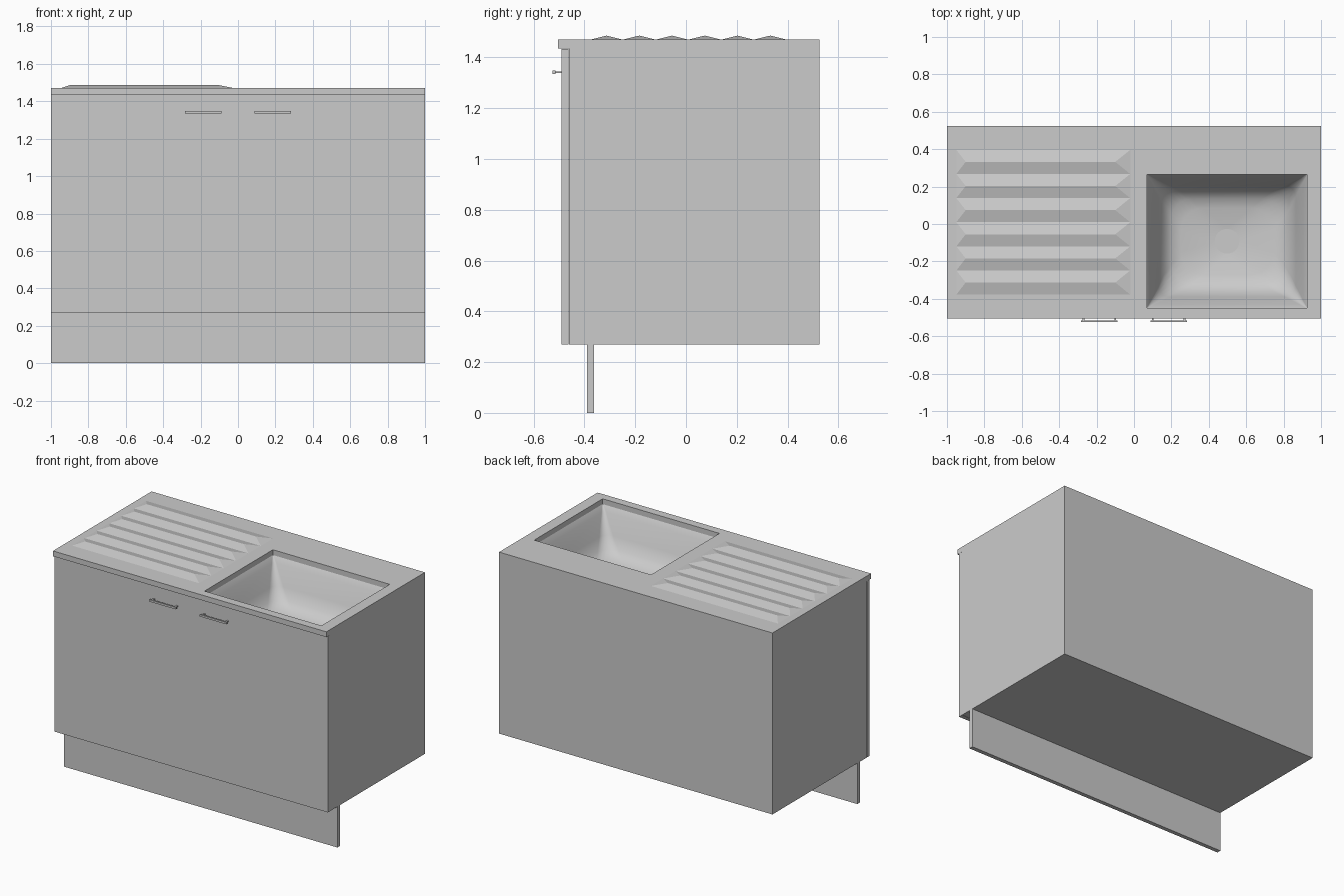
import bpy, bmesh
from math import pi, cos, sin, radians

if "Cube" in bpy.data.objects:
    bpy.data.objects.remove(bpy.data.objects["Cube"])


def finish(name, bm, smooth=False):
    bmesh.ops.recalc_face_normals(bm, faces=bm.faces)
    me = bpy.data.meshes.new(name)
    bm.to_mesh(me)
    bm.free()
    ob = bpy.data.objects.new(name, me)
    bpy.context.collection.objects.link(ob)
    if smooth:
        bpy.ops.object.select_all(action='DESELECT')
        ob.select_set(True)
        bpy.context.view_layer.objects.active = ob
        bpy.ops.object.shade_smooth_by_angle(angle=radians(50))
    return ob


def add_box(bm, x, y, z):
    vs = bmesh.ops.create_cube(bm, size=1)['verts']
    for v in vs:
        for i, (a, b) in enumerate((x, y, z)):
            v.co[i] = (a + b) / 2 + v.co[i] * (b - a)
    return vs


def box(name, x, y, z):
    bm = bmesh.new()
    add_box(bm, x, y, z)
    return finish(name, bm)


TOP, UNDER, BASE = 1.47, 1.435, 0.27
BX, BY = (0.07, 0.925), (-0.45, 0.265)   # bowl opening

# plinth and doors
box("plinth", (-1, 1), (-0.39, -0.362), (0, BASE))
box("left_door", (-1, 0), (-0.49, -0.463), (BASE, UNDER - 0.001))
box("right_door", (0, 1), (-0.49, -0.463), (BASE, UNDER - 0.001))

# cabinet body, open at the top so the bowl can hang inside
bm = bmesh.new()
add_box(bm, (-1, 1), (-0.46, 0.525), (BASE, UNDER))
bm.faces.ensure_lookup_table()
bm.normal_update()
bmesh.ops.delete(bm, geom=[f for f in bm.faces if f.normal.z > 0.9], context='FACES')
finish("cabinet_body", bm)

# worktop slab with a rectangular opening
bm = bmesh.new()
xs, ys = (-1, *BX, 1), (-0.505, *BY, 0.525)
grid = [[bm.verts.new((x, y, UNDER)) for y in ys] for x in xs]
for i in range(3):
    for j in range(3):
        if (i, j) != (1, 1):
            bm.faces.new((grid[i][j], grid[i + 1][j], grid[i + 1][j + 1], grid[i][j + 1]))
ext = bmesh.ops.extrude_face_region(bm, geom=bm.faces[:], use_keep_orig=True)
for v in ext['geom']:
    if isinstance(v, bmesh.types.BMVert):
        v.co.z = TOP
finish("worktop", bm)

# drainer: six hipped ridges
bm = bmesh.new()
pitch = 0.129
for k in range(6):
    c = -0.313 + k * pitch
    a, b = c - pitch / 2, c + pitch / 2
    v = [bm.verts.new(p) for p in (
        (-0.95, a, TOP), (-0.02, a, TOP), (-0.02, b, TOP), (-0.95, b, TOP),
        (-0.90, c, 1.486), (-0.10, c, 1.486))]
    for f in ((0, 1, 5, 4), (2, 3, 4, 5), (1, 2, 5), (3, 0, 4)):
        bm.faces.new([v[i] for i in f])
finish("drainer_ridges", bm)

# sink bowl: lofted rounded rectangles shrinking to the round drain
cx, cy = sum(BX) / 2, sum(BY) / 2
hx, hy = (BX[1] - BX[0]) / 2, (BY[1] - BY[0]) / 2
SEG = 6


def ring(bm, w, d, r, z):
    pts = []
    for q, (sx, sy) in enumerate(((1, 1), (-1, 1), (-1, -1), (1, -1))):
        for s in range(SEG + 1):
            t = q * pi / 2 + s / SEG * pi / 2
            pts.append(bm.verts.new((cx + sx * (w - r) + r * cos(t),
                                     cy + sy * (d - r) + r * sin(t), z)))
    return pts


bm = bmesh.new()
rings = [ring(bm, hx - i, hy - i, r, z) for i, r, z in (
    (0, 0.003, UNDER), (0.02, 0.02, 1.40), (0.06, 0.06, 1.28),
    (0.09, 0.09, 1.21), (0.13, 0.11, 1.175), (0.18, 0.12, 1.16))]
rings.append(ring(bm, 0.066, 0.066, 0.065, 1.145))
for a, b in zip(rings, rings[1:]):
    for i in range(len(a)):
        j = (i + 1) % len(a)
        bm.faces.new((a[i], a[j], b[j], b[i]))
bowl = finish("sink_bowl", bm, True)
bowl.data.flip_normals()

# drain disc
bm = bmesh.new()
bmesh.ops.create_circle(bm, cap_ends=True, segments=28, radius=0.067)
bmesh.ops.translate(bm, verts=bm.verts, vec=(cx, cy, 1.143))
finish("drain", bm)

# bar handles on two short posts
for side, s in (("left", -1), ("right", 1)):
    bm = bmesh.new()
    c = s * 0.185
    add_box(bm, (c - 0.098, c + 0.098), (-0.525, -0.515), (1.335, 1.348))
    for e in (-1, 1):
        p = c + e * 0.085
        add_box(bm, (p - 0.005, p + 0.005), (-0.516, -0.489), (1.338, 1.345))
    finish(side + "_handle", bm)
